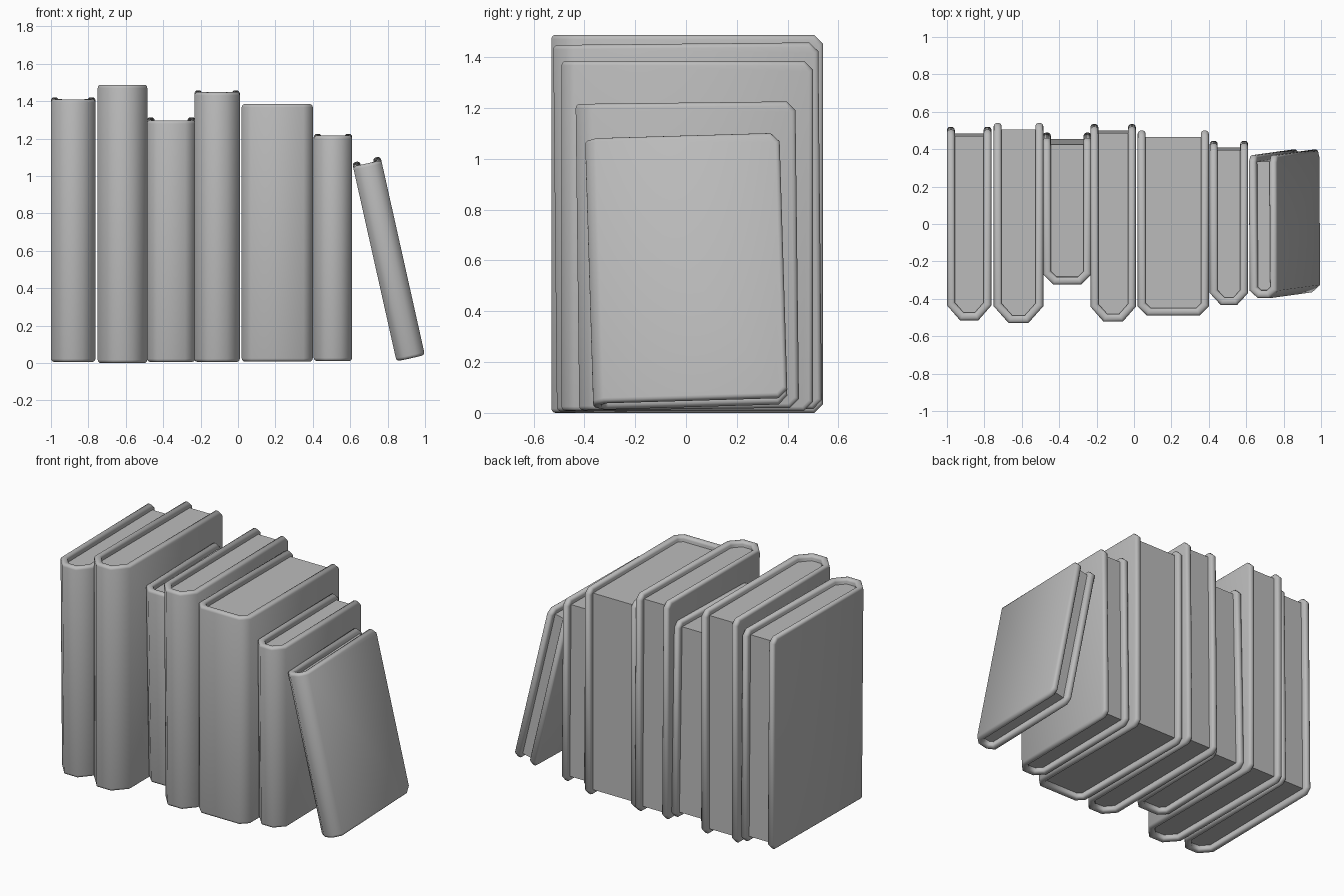
import bpy, bmesh
from math import atan2, tan, pi, radians

if "Cube" in bpy.data.objects:
    bpy.data.objects.remove(bpy.data.objects["Cube"], do_unlink=True)

grey = bpy.data.materials.new("plain grey")
grey.use_nodes = True
grey.diffuse_color = (0.5, 0.5, 0.5, 1)
grey.node_tree.nodes["Principled BSDF"].inputs["Base Color"].default_value = (0.5, 0.5, 0.5, 1)

BOARD = 0.042   # cover thickness
RECESS = 0.035  # how far the pages sit inside the cover


def u_profile(width, depth, a, b, t):
    """Open U with a chamfered spine, moved inwards by t."""
    turn = atan2(a, b)
    side = (t, b + t * tan(turn / 2))
    front = (a + t * tan((pi / 2 - turn) / 2), t)
    half = [(t, depth), side, front]
    return half + [(width - x, y) for x, y in reversed(half)]


def prism(name, outline, z0, z1, corner=0):
    bm = bmesh.new()
    base = bm.faces.new([bm.verts.new((x, y, z0)) for x, y in outline])
    top = bmesh.ops.extrude_face_region(bm, geom=[base])["geom"]
    bmesh.ops.translate(bm, vec=(0, 0, z1 - z0),
                        verts=[v for v in top if isinstance(v, bmesh.types.BMVert)])
    bmesh.ops.recalc_face_normals(bm, faces=bm.faces)
    if corner:
        # cut the top and bottom back corners of both boards
        back = max(y for x, y in outline)
        edges = [e for e in bm.edges
                 if all(v.co.y > back - 1e-4 for v in e.verts)
                 and abs(e.verts[0].co.z - e.verts[1].co.z) < 1e-4]
        bmesh.ops.bevel(bm, geom=edges, offset=corner, segments=1, affect='EDGES')
    mesh = bpy.data.meshes.new(name)
    bm.to_mesh(mesh)
    bm.free()
    mesh.materials.append(grey)
    obj = bpy.data.objects.new(name, mesh)
    bpy.context.collection.objects.link(obj)
    return obj


def book(name, x0, x1, y0, y1, z0, height, a, b, tilt=0, lean=0):
    width, depth = x1 - x0, y1 - y0
    outer = u_profile(width, depth, a, b, 0)
    inner = u_profile(width, depth, a, b, BOARD)
    cover = prism(name + "_cover", outer + inner[::-1], 0, height, 0.035)

    # rounded rims on the boards and spine
    bevel = cover.modifiers.new("rounded rims", 'BEVEL')
    bevel.width = 0.017
    bevel.segments = 3
    bevel.limit_method = 'ANGLE'
    bevel.angle_limit = radians(62)

    block = u_profile(width, depth - RECESS, a, b, BOARD * 0.95)
    pages = prism(name + "_pages", block, RECESS, height - RECESS)

    for obj in (cover, pages):
        obj.location = (x0, y0, z0)
        obj.rotation_euler = (tilt, lean, 0)
        bpy.ops.object.select_all(action='DESELECT')
        obj.select_set(True)
        bpy.context.view_layer.objects.active = obj
        if obj is cover:
            bpy.ops.object.modifier_apply(modifier=bevel.name)
            bpy.ops.object.shade_smooth_by_angle(angle=radians(60))


# upright books, from the model's right to its left
book("first_book", -1.0, -0.762, -0.50, 0.52, 0.005, 1.405, 0.07, 0.08, tilt=0.011)
book("tall_book", -0.75, -0.485, -0.53, 0.54, 0.0, 1.488, 0.08, 0.09)
book("short_book", -0.487, -0.228, -0.295, 0.49, 0.005, 1.292, 0.055, 0.055, tilt=0.023)
book("fourth_book", -0.233, 0.01, -0.508, 0.535, 0.005, 1.443, 0.07, 0.08, tilt=0.01)
book("thick_book", 0.02, 0.40, -0.49, 0.50, 0.008, 1.377, 0.05, 0.05)
book("sixth_book", 0.405, 0.61, -0.42, 0.445, 0.01, 1.206, 0.06, 0.065, tilt=0.012)

# thin book leaning against the row
book("leaning_book", 0.848, 1.003, -0.365, 0.40, 0.008, 1.068, 0.045, 0.04,
     tilt=0.03, lean=-0.22)
